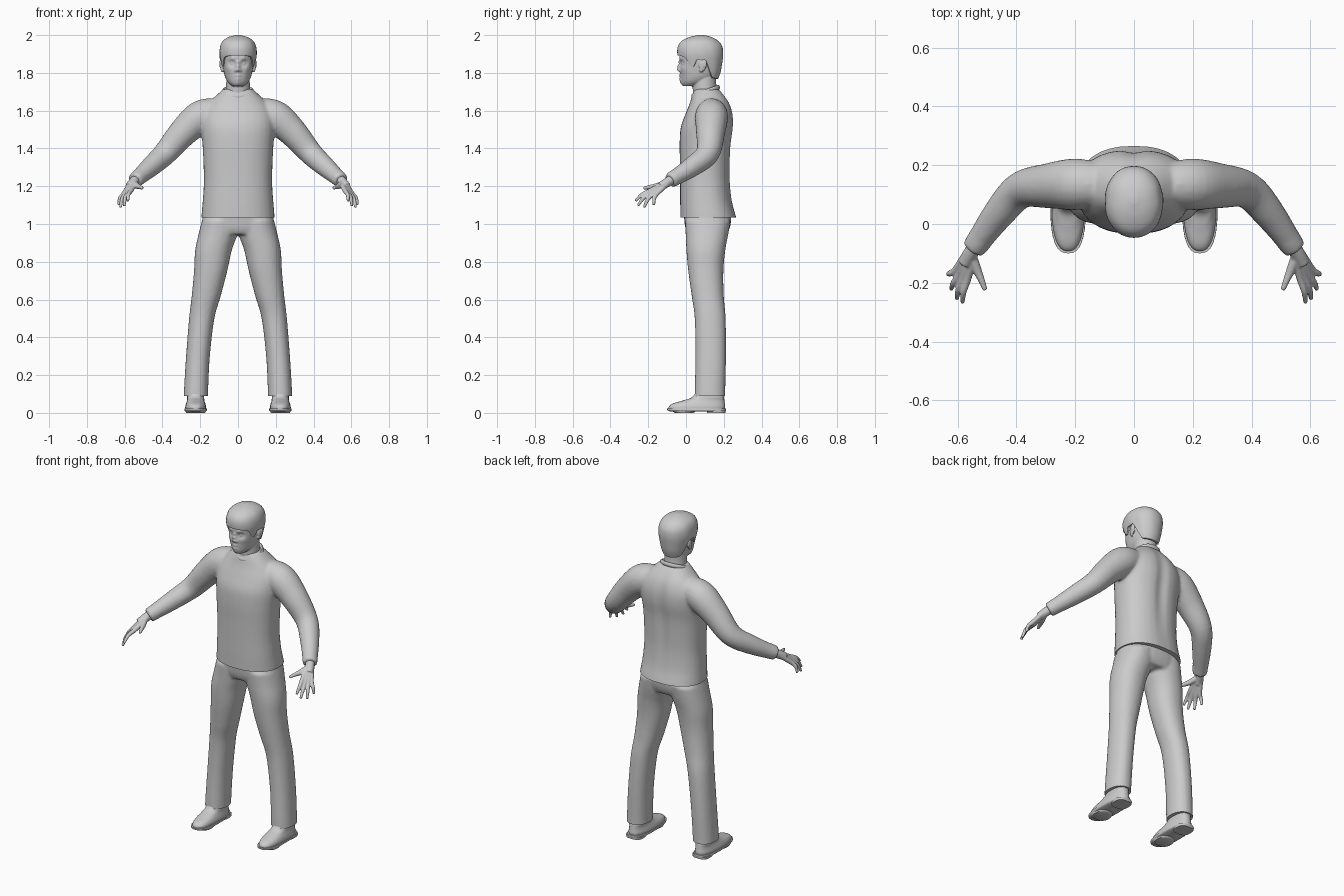
import bpy, bmesh, math
from mathutils import Vector

if "Cube" in bpy.data.objects:
    bpy.data.objects.remove(bpy.data.objects["Cube"])

grey = bpy.data.materials.new("plain_grey")
grey.diffuse_color = (0.6, 0.6, 0.6, 1)
grey.use_nodes = True
grey.node_tree.nodes["Principled BSDF"].inputs["Base Color"].default_value = grey.diffuse_color
N = 32


def spline(rows, steps=5):
    """Catmull-Rom interpolation of rows of numbers."""
    out = []
    for i in range(len(rows) - 1):
        p = [rows[max(0, min(len(rows) - 1, i + k))] for k in (-1, 0, 1, 2)]
        for s in range(steps):
            t = s / steps
            out.append([0.5 * (2 * b + (c - a) * t + (2 * a - 5 * b + 4 * c - d) * t * t
                               + (3 * b - a - 3 * c + d) * t ** 3) for a, b, c, d in zip(*p)])
    return out + [list(rows[-1])]


def skin(bm, rings):
    vs = [[bm.verts.new(p) for p in r] for r in rings]
    for a, b in zip(vs, vs[1:]):
        for i in range(len(a)):
            j = (i + 1) % len(a)
            bm.faces.new((a[i], a[j], b[j], b[i]))
    bm.faces.new(vs[0][::-1])
    bm.faces.new(vs[-1])


def oval(cx, hx, yf, yb, e, a):
    c, s = math.cos(a), math.sin(a)
    return (cx + hx * math.copysign(abs(c) ** (2 / e), c),
            (yf + yb) / 2 + (yb - yf) / 2 * math.copysign(abs(s) ** (2 / e), s))


def stack(bm, rows, e=2.0, side=1):
    """Horizontal ovals, each row: z, centre x, half width, front y, back y."""
    skin(bm, [[(*oval(side * cx, hx, yf, yb, e, k * math.tau / N), z) for k in range(N)]
              for z, cx, hx, yf, yb in spline(rows)])


def tube(bm, rows, side=1, n=20):
    """Round tube along a path, each row: x, y, z, radius."""
    rows = spline([(side * x, y, z, r) for x, y, z, r in rows])
    pts = [Vector(r[:3]) for r in rows]
    rings = []
    for i, p in enumerate(pts):
        d = pts[min(i + 1, len(pts) - 1)] - pts[max(i - 1, 0)]
        q = d.to_track_quat('Z', 'Y')
        rings.append([p + q @ Vector((math.cos(k * math.tau / n), math.sin(k * math.tau / n), 0)) * rows[i][3]
                      for k in range(n)])
    skin(bm, rings)


def ball(bm, c, size):
    vs = bmesh.ops.create_uvsphere(bm, u_segments=20, v_segments=12, radius=1)['verts']
    for v in vs:
        v.co = Vector(c) + Vector([a * b for a, b in zip(v.co, size)])


def finish(name, bm):
    bmesh.ops.recalc_face_normals(bm, faces=bm.faces)
    me = bpy.data.meshes.new(name)
    bm.to_mesh(me)
    bm.free()
    me.materials.append(grey)
    ob = bpy.data.objects.new(name, me)
    bpy.context.collection.objects.link(ob)
    bpy.ops.object.select_all(action='DESELECT')
    ob.select_set(True)
    bpy.context.view_layer.objects.active = ob
    bpy.ops.object.shade_smooth_by_angle(angle=math.radians(50))
    return ob


def blend(name, bm, voxel, smooth, floor=None, sculpt=None):
    """Fuse overlapping parts into one soft skin, cut level at the floor height."""
    ob = finish(name, bm)
    m = ob.modifiers.new("fuse", 'REMESH')
    m.mode, m.voxel_size = 'VOXEL', voxel
    m = ob.modifiers.new("soften", 'SMOOTH')
    m.factor, m.iterations = 0.5, smooth
    me = bpy.data.meshes.new_from_object(ob.evaluated_get(bpy.context.evaluated_depsgraph_get()))
    bpy.data.objects.remove(ob)
    bm = bmesh.new()
    bm.from_mesh(me)
    bpy.data.meshes.remove(me)
    if floor is not None:
        cut = bmesh.ops.bisect_plane(bm, geom=bm.verts[:] + bm.edges[:] + bm.faces[:], dist=1e-5,
                                     plane_co=(0, 0, floor), plane_no=(0, 0, -1), clear_outer=True)
        bmesh.ops.holes_fill(bm, edges=[e for e in bm.edges if e.is_boundary])
    if sculpt:
        for v in bm.verts:
            v.co.y += sculpt(v.co)
    return finish(name, bm)


def bump(d, r):
    return math.exp(-(d / r) ** 2)


# Sweater: torso and sleeves
bm = bmesh.new()
stack(bm, [(0.99, 0, .197, -.03, .275), (1.04, 0, .194, -.03, .265), (1.12, 0, .187, -.031, .245),
           (1.22, 0, .181, -.031, .235), (1.32, 0, .183, -.032, .235), (1.42, 0, .188, -.034, .24),
           (1.51, 0, .195, -.028, .252), (1.58, 0, .19, -.004, .25), (1.64, 0, .155, .02, .232),
           (1.69, 0, .105, .035, .198), (1.715, 0, .078, .045, .175)], 2.3)
for s in (-1, 1):
    tube(bm, [(.12, .135, 1.595, .075), (.2, .135, 1.565, .088), (.29, .13, 1.485, .077),
              (.385, .115, 1.375, .063), (.46, .035, 1.305, .054), (.54, -.075, 1.235, .04)], s)
    tube(bm, [(.523, -.052, 1.25, .044), (.546, -.084, 1.23, .041)], s)
blend("sweater", bm, .009, 6, 1.035,
      lambda p: -.012 * bump(p.x, .035) * bump(p.z - 1.45, .25) if p.y > .15 else 0)

# Collar band, lower at the front
bm = bmesh.new()
rings = []
for k in range(48):
    a = k * math.tau / 48
    x, y = oval(0, .078, .036, .172, 2, a)
    z = 1.699 + .024 * math.sin(a)
    out = Vector((math.cos(a), math.sin(a), 0))
    rings.append([Vector((x, y, z)) + out * .008 * math.cos(b * math.tau / 8)
                  + Vector((0, 0, .014 * math.sin(b * math.tau / 8))) for b in range(8)])
vs = [[bm.verts.new(p) for p in r] for r in rings]
for k in range(48):
    for b in range(8):
        m, c = (k + 1) % 48, (b + 1) % 8
        bm.faces.new((vs[k][b], vs[m][b], vs[m][c], vs[k][c]))
finish("collar", bm)

# Trousers: pelvis and two legs
bm = bmesh.new()
stack(bm, [(1.08, 0, .18, -.015, .235), (1.03, 0, .188, -.01, .24), (.98, 0, .2, -.004, .232),
           (.945, 0, .19, .01, .215)], 2.3)
for s in (-1, 1):
    stack(bm, [(1.02, .095, .095, -.006, .235), (.95, .105, .103, -.002, .225), (.86, .13, .097, .002, .208),
               (.75, .145, .088, .012, .198), (.62, .168, .077, .03, .2), (.5, .192, .067, .046, .21),
               (.3, .212, .063, .05, .212), (.12, .222, .064, .046, .208), (.05, .223, .065, .046, .208)], 2.2, s)
blend("trousers", bm, .009, 5, .09)

for s, label in ((-1, "right"), (1, "left")):
    # Shoe upper, then sole and heel
    bm = bmesh.new()
    stack(bm, [(.018, .224, .055, -.092, .205), (.035, .224, .055, -.09, .207), (.05, .224, .051, -.068, .205),
               (.066, .224, .046, -.015, .203), (.085, .224, .045, .035, .2), (.13, .223, .042, .06, .19)], 2.4, s)
    finish(label + "_shoe", bm)
    bm = bmesh.new()
    stack(bm, [(.008, .224, .055, -.085, .208), (.014, .224, .06, -.098, .212), (.024, .224, .059, -.1, .212)], 2.6, s)
    stack(bm, [(0, .224, .05, .11, .208), (.015, .224, .052, .11, .21)], 3, s)
    stack(bm, [(0, .224, .05, -.06, .04), (.015, .224, .055, -.08, .06)], 2.4, s)
    finish(label + "_sole", bm)

    # Hand: wrist, palm bones, fingers and thumb
    bm = bmesh.new()
    tube(bm, [(.53, -.06, 1.245, .027), (.556, -.1, 1.22, .025), (.575, -.135, 1.198, .023)], s)
    for off, knuckle, tip in ((-.012, (.564, -.182, 1.18), (.583, -.268, 1.122)),
                              (-.004, (.58, -.18, 1.169), (.602, -.255, 1.097)),
                              (.004, (.594, -.17, 1.162), (.622, -.222, 1.087)),
                              (.012, (.605, -.154, 1.16), (.633, -.17, 1.1))):
        k, t = Vector(knuckle), Vector(tip)
        mid = (k + t) / 2 + Vector((.006, -.006, .006))
        tube(bm, [(.556 + off, -.1, 1.22 - off * .5, .015), (*k, .0125), (*mid, .0105), (*t, .007)], s)
    tube(bm, [(.552, -.11, 1.215, .018), (.532, -.16, 1.2, .015), (.517, -.195, 1.195, .011),
              (.506, -.225, 1.19, .008)], s)
    blend(label + "_hand", bm, .004, 3)

# Head and neck with ears; the face is pushed and pulled into shape
FACE = [(.034, 1.851, .017, .012), (.034, 1.85, .009, -.007), (.028, 1.874, .014, -.005),
        (0, 1.818, .012, -.017), (0, 1.836, .01, -.012), (0, 1.856, .009, -.006), (.013, 1.812, .008, -.006),
        (0, 1.783, .016, -.007), (0, 1.768, .014, -.006), (.012, 1.776, .007, .003), (0, 1.776, .006, .004),
        (0, 1.745, .018, -.008), (.05, 1.82, .022, -.005)]


def face(p):
    if p.y > .04:
        return 0
    return min(1, (.04 - p.y) / .03) * sum(a * bump(math.hypot(abs(p.x) - x, p.z - z), r) for x, z, r, a in FACE)


bm = bmesh.new()
stack(bm, [(1.73, 0, .03, -.012, .06), (1.75, 0, .053, -.022, .11), (1.78, 0, .069, -.027, .155),
           (1.82, 0, .078, -.03, .175), (1.86, 0, .084, -.034, .185), (1.9, 0, .086, -.034, .187),
           (1.94, 0, .081, -.018, .178), (1.97, 0, .06, .02, .15), (1.984, 0, .025, .06, .11)], 2.2)
stack(bm, [(1.64, 0, .068, .045, .172), (1.71, 0, .064, .036, .163), (1.76, 0, .062, .035, .16),
           (1.81, 0, .06, .04, .165)])
for s in (-1, 1):
    ball(bm, (s * .087, .088, 1.84), (.008, .02, .031))
    ball(bm, (s * .091, .097, 1.848), (.008, .014, .024))
    ball(bm, (s * .083, .08, 1.816), (.009, .011, .013))
blend("head", bm, .0036, 3, None, face)

# Hair cap: the lower rim follows the hairline, with a fringe and sideburns
PROFILE = spline([(1.75, .064, .0, .162), (1.8, .08, -.018, .182), (1.86, .093, -.036, .193),
                  (1.9, .099, -.046, .197), (1.94, .095, -.043, .192), (1.97, .08, -.022, .17),
                  (1.99, .05, .02, .135), (2.0, .012, .066, .094)], 8)
LINE = [(1, 1.893), (.72, 1.886), (.62, 1.872), (.5, 1.835), (.3, 1.835), (.2, 1.868), (-.2, 1.87),
        (-.4, 1.81), (-.6, 1.775), (-1, 1.768)]


def lerp(rows, x):
    rows = sorted(rows)
    for a, b in zip(rows, rows[1:]):
        if x <= b[0]:
            t = max(0, (x - a[0]) / (b[0] - a[0]))
            return [u + (v - u) * t for u, v in zip(a[1:], b[1:])]
    return list(rows[-1][1:])


bm = bmesh.new()
M = 72
rings = []
for i in range(-1, 25):
    t = max(0, i) / 24
    ring = []
    for k in range(M):
        a = k * math.tau / M
        z0 = lerp(LINE, -math.sin(a))[0]
        z = z0 + (2.0 - z0) * math.sin(t * math.pi / 2)
        hx, yf, yb = lerp(PROFILE, z)
        inset = .02 if i < 0 else 0
        lock = 1 + .012 * math.sin(9 * a + 5 * t) * (1 - t)
        x, y = oval(0, (hx - inset) * lock, yf + inset, yb - inset, 2.15, a)
        ring.append((x, y, z))
    rings.append(ring)
skin(bm, rings)
finish("hair", bm)
